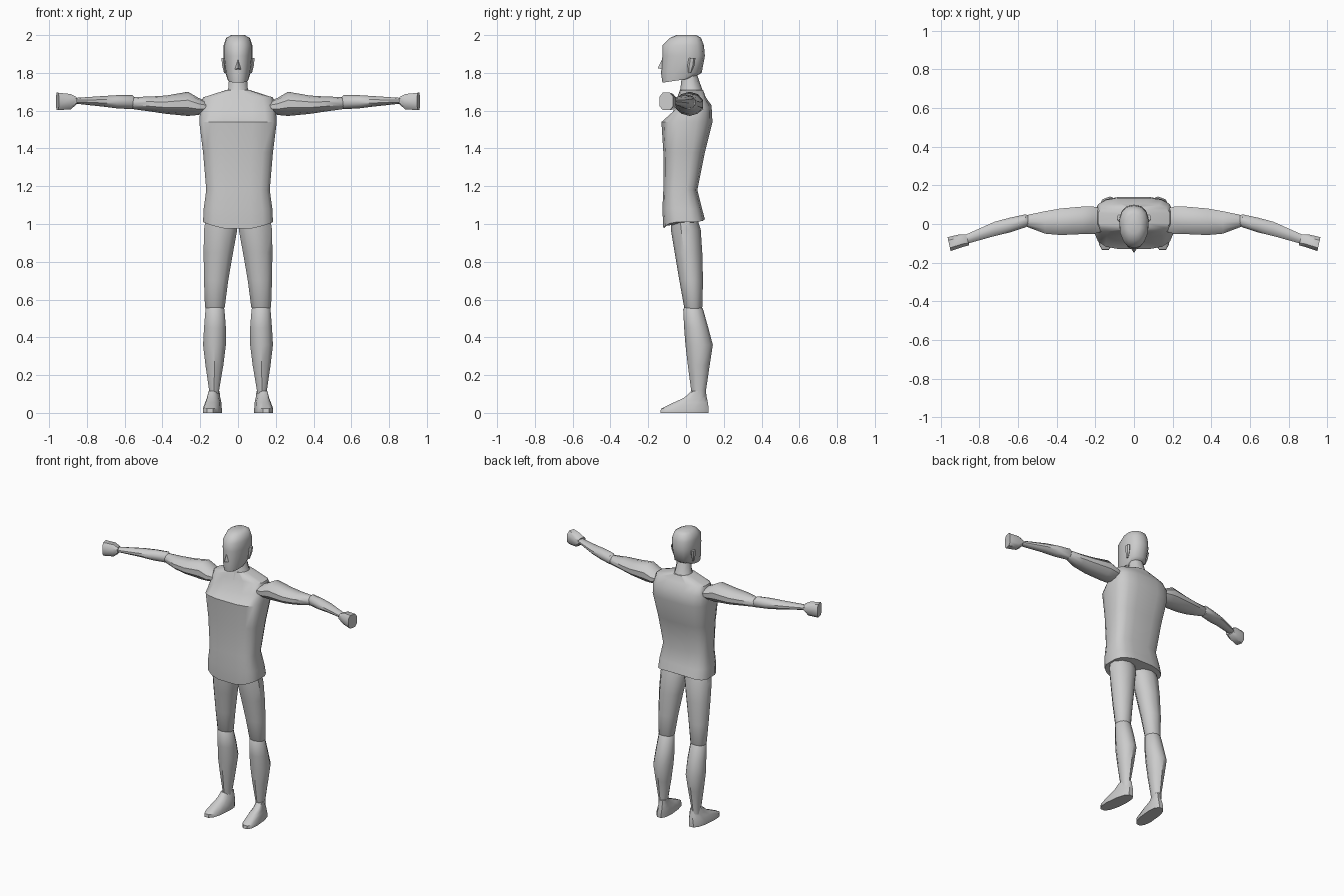
import bpy, bmesh, math

grey = bpy.data.materials.new("light_grey")
grey.diffuse_color = (0.6, 0.6, 0.6, 1)


def finish(name, bm, angle=40):
    bmesh.ops.recalc_face_normals(bm, faces=bm.faces)
    mesh = bpy.data.meshes.new(name)
    bm.to_mesh(mesh)
    bm.free()
    mesh.materials.append(grey)
    ob = bpy.data.objects.new(name, mesh)
    bpy.context.collection.objects.link(ob)
    bpy.ops.object.select_all(action='DESELECT')
    ob.select_set(True)
    bpy.context.view_layer.objects.active = ob
    bpy.ops.object.shade_smooth_by_angle(angle=math.radians(angle))
    return ob


def loft(name, rings, axis='z', sides=12, power=1.0, shape=None, side=1, angle=40):
    """Skin rings (pos, a0, a1, b0, b1); a/b are x/y for axis z and y/z for axis x."""
    bm = bmesh.new()
    loops = []
    for i, (p, a0, a1, b0, b1) in enumerate(rings):
        loop = []
        for k in range(sides):
            t = 2 * math.pi * (k + 0.5) / sides
            c, s = math.cos(t), math.sin(t)
            m = max(abs(math.cos(2 * math.pi * (j + .5) / sides)) for j in range(sides)) ** power
            n = max(abs(math.sin(2 * math.pi * (j + .5) / sides)) for j in range(sides)) ** power
            u = math.copysign(abs(c) ** power, c) / m
            v = math.copysign(abs(s) ** power, s) / n
            a = (a0 + a1) / 2 + u * (a1 - a0) / 2
            b = (b0 + b1) / 2 + v * (b1 - b0) / 2
            co = [a, b, p] if axis == 'z' else [p, a, b]
            if shape:
                co = shape(i, u, v, co)
            loop.append(bm.verts.new((co[0] * side, co[1], co[2])))
        loops.append(loop)
    for lo, hi in zip(loops, loops[1:]):
        for k in range(sides):
            j = (k + 1) % sides
            bm.faces.new((lo[k], lo[j], hi[j], hi[k]))
    bm.faces.new(loops[0])
    bm.faces.new(loops[-1])
    return finish(name, bm, angle)


# Torso with a curved hem and raised trapezius
def torso_shape(i, u, v, co):
    if i == 0:
        if v < 0:
            co[2] = 0.97 + 0.04 * u * u
        else:
            co[2] = 1.01 + 0.025 * (1 - abs(u))
    if i == 5:
        co[2] += 0.03 * v * (1 - abs(u))
    return co


loft("torso", [
    (1.01, -.185, .185, -.12, .10),
    (1.08, -.182, .182, -.125, .085),
    (1.18, -.168, .168, -.12, .06),
    (1.38, -.185, .185, -.12, .10),
    (1.54, -.205, .205, -.13, .14),
    (1.61, -.20, .20, -.07, .135),
    (1.67, -.185, .185, -.045, .105),
    (1.71, -.06, .06, -.03, .09),
], sides=16, power=0.6, shape=torso_shape)

# Neck
loft("neck", [
    (1.66, -.085, .085, -.05, .11),
    (1.715, -.052, .052, -.03, .085),
    (1.80, -.045, .045, -.02, .055),
], sides=10)


# Head with a sloping jaw and a face narrower than the skull
def head_shape(i, u, v, co):
    if v < 0:
        co[0] *= 1 + 0.22 * v
    if i == 0:
        co[2] += 0.012 * v + 0.005
    return co


loft("head", [
    (1.755, -.055, .055, -.125, .035),
    (1.80, -.067, .067, -.132, .083),
    (1.89, -.077, .077, -.125, .10),
    (1.945, -.076, .076, -.125, .095),
    (1.985, -.063, .063, -.085, .08),
    (2.0, -.035, .035, -.05, .055),
], sides=14, power=0.8, shape=head_shape, angle=50)

# Nose wedge
bm = bmesh.new()
tip = bm.verts.new((0, -.15, 1.825))
base = [bm.verts.new(c) for c in ((0, -.122, 1.88), (-.017, -.125, 1.818), (.017, -.125, 1.818))]
for i in range(3):
    bm.faces.new((tip, base[i], base[(i + 1) % 3]))
bm.faces.new(base)
finish("nose", bm)

for label, s in (("left", 1), ("right", -1)):
    # Ear
    loft(label + "_ear", [
        (1.80, .066, .074, .012, .028),
        (1.84, .066, .084, .008, .045),
        (1.88, .066, .088, .015, .05),
    ], sides=6, side=s)

    # Arm
    loft(label + "_upper_arm", [
        (.17, -.04, .08, 1.59, 1.65),
        (.21, -.052, .09, 1.577, 1.668),
        (.265, -.052, .09, 1.572, 1.70),
        (.38, -.057, .08, 1.583, 1.68),
        (.46, -.05, .066, 1.595, 1.675),
        (.555, -.014, .046, 1.608, 1.672),
        (.575, .0, .035, 1.62, 1.66),
    ], axis='x', sides=10, side=s)
    loft(label + "_forearm", [
        (.54, -.003, .04, 1.625, 1.665),
        (.56, -.017, .05, 1.608, 1.682),
        (.64, -.043, .033, 1.612, 1.682),
        (.72, -.062, .012, 1.622, 1.677),
        (.87, -.104, -.055, 1.638, 1.667),
    ], axis='x', sides=10, side=s)

    # Fist, turned slightly forward
    def tilt(i, u, v, co):
        co[0] += 0.008 * u
        return co
    loft(label + "_hand", [
        (.86, -.11, -.055, 1.632, 1.672),
        (.89, -.118, -.053, 1.607, 1.688),
        (.956, -.14, -.068, 1.603, 1.695),
    ], axis='x', sides=8, power=0.7, shape=tilt, side=s)

    # Leg
    loft(label + "_thigh", [
        (.535, .085, .16, .005, .075),
        (.56, .07, .175, -.01, .086),
        (.70, .052, .18, -.035, .09),
        (.85, .026, .182, -.06, .086),
        (.97, .004, .18, -.08, .078),
        (1.06, .004, .165, -.08, .05),
    ], sides=10, side=s)
    loft(label + "_shin", [
        (.08, .10, .152, .035, .105),
        (.12, .10, .153, .027, .106),
        (.25, .078, .172, .01, .125),
        (.36, .064, .185, -.003, .142),
        (.45, .064, .18, -.01, .118),
        (.55, .072, .172, -.015, .09),
        (.575, .09, .155, .005, .07),
    ], sides=10, side=s)

    # Foot: low wedge sloping from ankle to toe, toes turned out
    def foot_shape(i, u, v, co):
        co[0] += -0.012 * v
        return co
    loft(label + "_foot", [
        (0, .09, .182, -.135, .12),
        (.022, .09, .182, -.133, .12),
        (.055, .092, .17, -.065, .116),
        (.08, .098, .16, -.01, .11),
        (.115, .102, .152, .028, .105),
    ], sides=12, power=0.8, shape=foot_shape, side=s)
